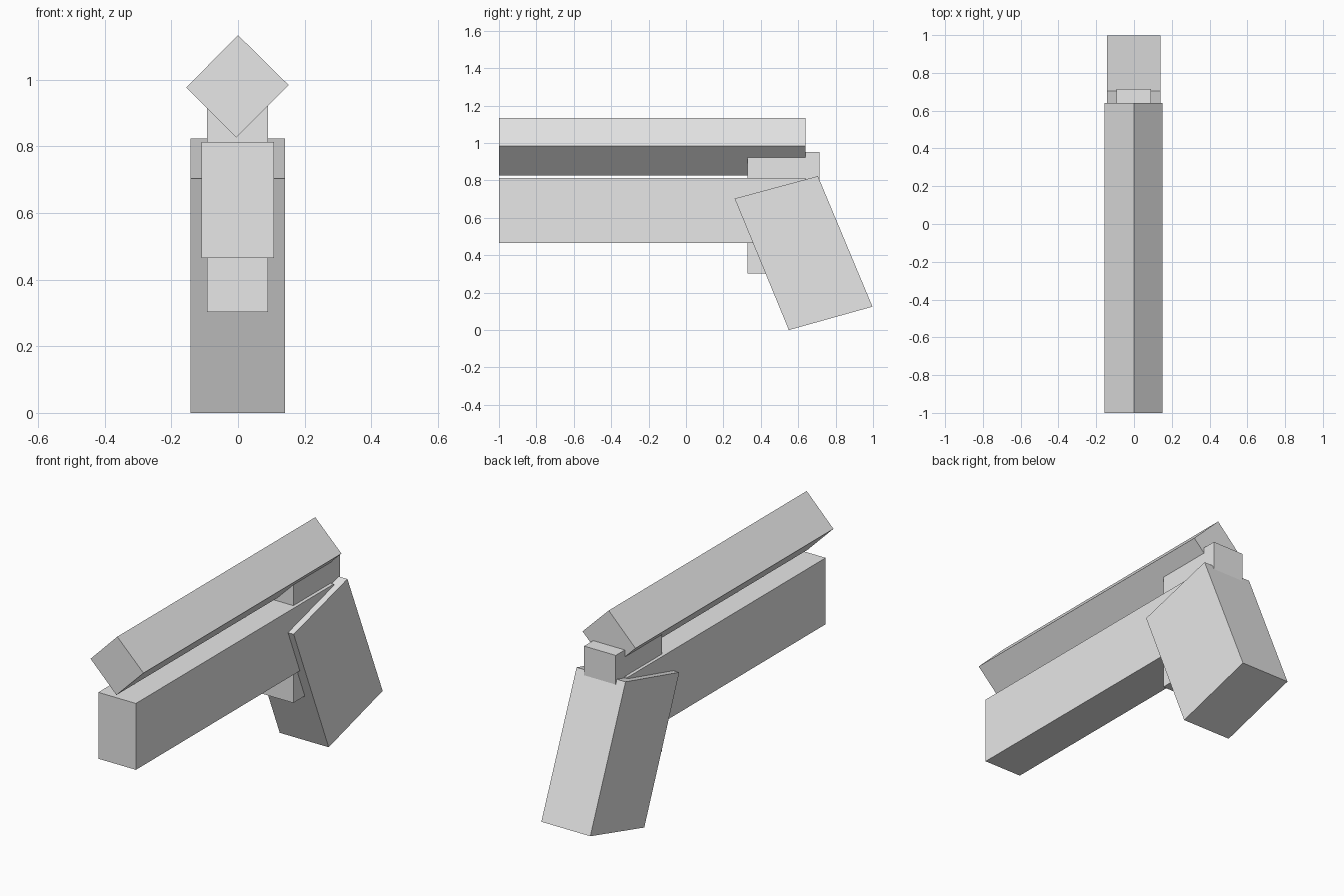
import bpy
import bmesh
from mathutils import Vector

default_cube = bpy.data.objects.get("Cube")
if default_cube:
    bpy.data.objects.remove(default_cube, do_unlink=True)

# Single plain grey for every part
GREY = (0.8, 0.8, 0.8, 1.0)
grey = bpy.data.materials.new("light_grey")
grey.use_nodes = True
grey.diffuse_color = GREY
grey.node_tree.nodes["Principled BSDF"].inputs["Base Color"].default_value = GREY


def prism(name, profile, offset):
    """Extrude a closed 3D profile along an offset into a flat-shaded solid."""
    bm = bmesh.new()
    base = bm.faces.new([bm.verts.new(p) for p in profile])
    ext = bmesh.ops.extrude_face_region(bm, geom=[base], use_keep_orig=True)
    moved = [v for v in ext["geom"] if isinstance(v, bmesh.types.BMVert)]
    bmesh.ops.translate(bm, verts=moved, vec=Vector(offset))
    bmesh.ops.recalc_face_normals(bm, faces=bm.faces)
    mesh = bpy.data.meshes.new(name)
    bm.to_mesh(mesh)
    bm.free()
    mesh.materials.append(grey)
    obj = bpy.data.objects.new(name, mesh)
    bpy.context.collection.objects.link(obj)
    return obj


def box(name, x, y, z):
    """Box given as (min, max) ranges on each axis."""
    profile = [(x[0], y[0], z[0]), (x[1], y[0], z[0]),
               (x[1], y[0], z[1]), (x[0], y[0], z[1])]
    return prism(name, profile, (0, y[1] - y[0], 0))


FRONT, REAR = -1.0, 0.64

# Upper bar: square section standing on its edge
diamond = [(-0.005, 0.827), (0.152, 0.984), (0.0, 1.134), (-0.155, 0.977)]
prism("upper_bar", [(x, FRONT, z) for x, z in diamond], (0, REAR - FRONT, 0))

# Lower bar, running back into the grip
box("lower_bar", (-0.11, 0.108), (FRONT, REAR), (0.465, 0.813))

# Upright block joining both bars and the grip
box("rear_block", (-0.093, 0.09), (0.33, 0.715), (0.303, 0.952))

# Slanted grip
slant = [(0.26, 0.703), (0.705, 0.823), (0.997, 0.125), (0.55, 0.0)]
prism("grip", [(-0.143, y, z) for y, z in slant], (0.284, 0, 0))
